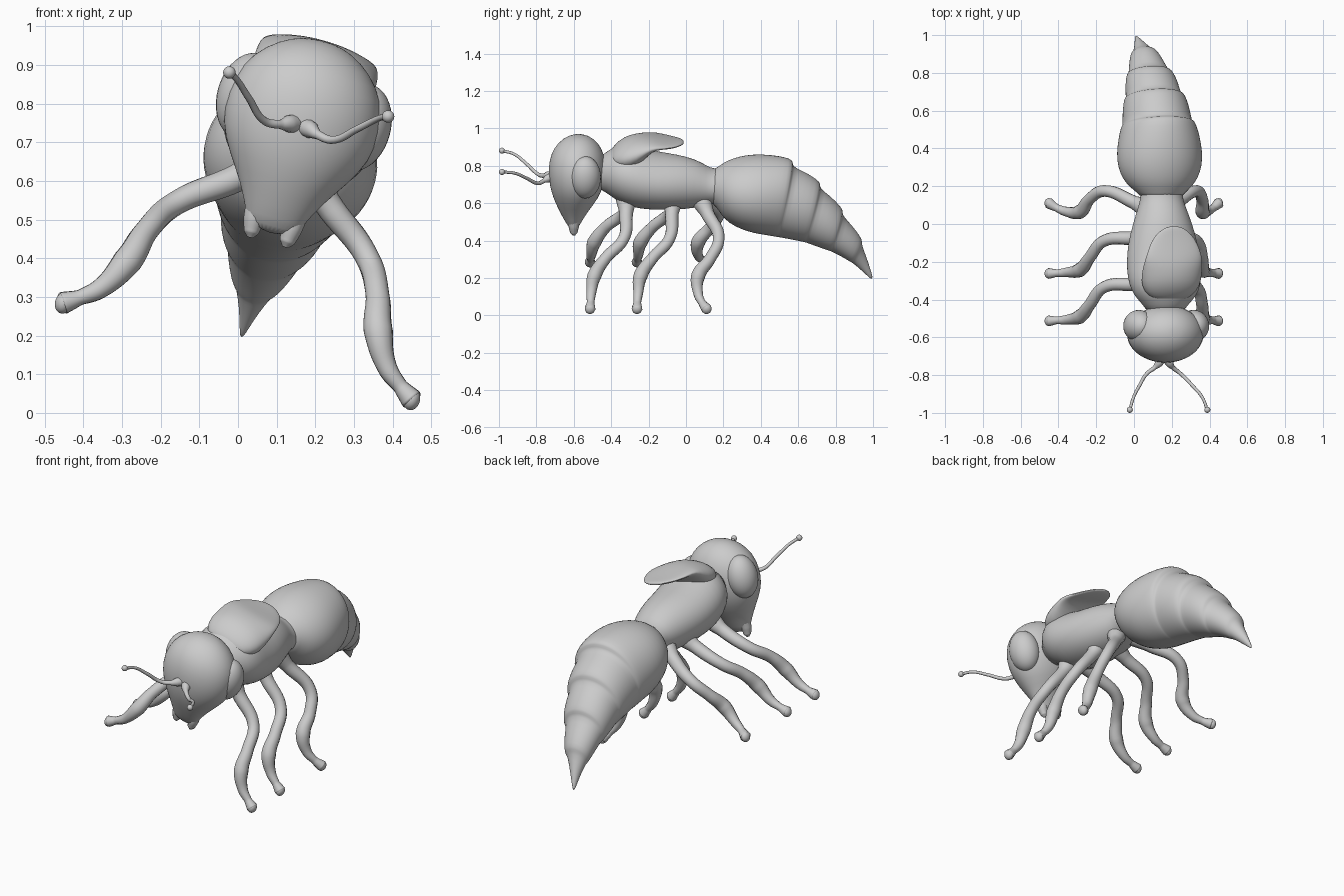
import bpy, bmesh, math
from mathutils import Matrix, Vector

# The insect is symmetric but rolled sideways: build upright, then roll everything
ROLL = math.radians(15.5)
POSE = Matrix.Translation((0.01, 0, 0.2)) @ Matrix.Rotation(ROLL, 4, 'Y')
COS = math.cos(ROLL)


def finish(name, bm, mirror=False, subsurf=1):
    bmesh.ops.recalc_face_normals(bm, faces=bm.faces)
    for f in bm.faces:
        f.smooth = True
    me = bpy.data.meshes.new(name)
    bm.to_mesh(me)
    bm.free()
    ob = bpy.data.objects.new(name, me)
    bpy.context.collection.objects.link(ob)
    if mirror:
        ob.modifiers.new("Mirror", 'MIRROR').use_mirror_merge = False
    if subsurf:
        m = ob.modifiers.new("Smooth", 'SUBSURF')
        m.levels = m.render_levels = subsurf
    ob.matrix_world = POSE
    return ob


def loft(name, rings, n=32):
    """Rings: side-view end points A(y, z), B(y, z) and half width."""
    bm = bmesh.new()
    loops = []
    for ay, az, by, bz, hx in rings:
        c = Vector((0, (ay + by) / 2, ((az + bz) / 2 - 0.2) / COS))
        h = Vector((0, (ay - by) / 2, (az - bz) / 2))
        loops.append([bm.verts.new(c + h * math.cos(t) + Vector((hx * math.sin(t), 0, 0)))
                      for t in (2 * math.pi * i / n for i in range(n))])
    for a, b in zip(loops, loops[1:]):
        for i in range(n):
            j = (i + 1) % n
            bm.faces.new((a[i], a[j], b[j], b[i]))
    bm.faces.new(loops[0])
    bm.faces.new(loops[-1])
    return finish(name, bm)


def tube(name, pts):
    """Mirrored smooth tube through (x, y, z, radius) points."""
    cu = bpy.data.curves.new(name, 'CURVE')
    cu.dimensions = '3D'
    cu.bevel_depth = 1
    cu.bevel_resolution = 4
    cu.resolution_u = 8
    cu.use_fill_caps = True
    sp = cu.splines.new('BEZIER')
    sp.bezier_points.add(len(pts) - 1)
    for p, (x, y, z, r) in zip(sp.bezier_points, pts):
        p.co = (x, y, z)
        p.radius = r
        p.handle_left_type = p.handle_right_type = 'AUTO'
    tmp = bpy.data.objects.new(name + "_path", cu)
    bpy.context.collection.objects.link(tmp)
    bpy.context.view_layer.update()
    me = tmp.evaluated_get(bpy.context.evaluated_depsgraph_get()).to_mesh()
    bm = bmesh.new()
    bm.from_mesh(me)
    bpy.data.objects.remove(tmp)
    bmesh.ops.remove_doubles(bm, verts=bm.verts, dist=1e-5)
    return finish(name, bm, mirror=True, subsurf=0)


def ball(name, loc, size):
    bm = bmesh.new()
    m = Matrix.Translation(loc) @ Matrix.Diagonal((*size, 1))
    bmesh.ops.create_uvsphere(bm, u_segments=32, v_segments=20, radius=1, matrix=m)
    return finish(name, bm, mirror=True, subsurf=0)


# Head, stacked from the mouth up to the crown
loft("head", [
    (-.62, .465, -.58, .465, .06), (-.645, .50, -.56, .50, .075),
    (-.68, .566, -.52, .566, .108), (-.712, .634, -.465, .634, .16),
    (-.73, .70, -.44, .70, .198), (-.738, .778, -.425, .778, .207),
    (-.725, .856, -.435, .856, .187), (-.69, .913, -.465, .913, .14),
    (-.64, .95, -.51, .95, .08), (-.595, .962, -.555, .962, .025)])
ball("eyes", (.15, -.54, .60), (.08, .085, .115))
tube("mandibles", [(.05, -.595, .36, .035), (.05, -.60, .30, .028),
                   (.048, -.60, .265, .02), (.047, -.60, .25, .008)])

# Antennae with sockets and knobs
tube("antennae", [(.01, -.70, .565, .028), (.03, -.738, .56, .022), (.05, -.76, .553, .012),
                  (.09, -.79, .55, .010), (.145, -.855, .595, .009),
                  (.19, -.92, .635, .008), (.213, -.985, .647, .008)])
ball("antenna_knobs", (.213, -.984, .647), (.016, .016, .016))

# Thorax, from neck to waist
loft("thorax", [
    (-.48, .84, -.48, .68, .09), (-.42, .875, -.42, .655, .125),
    (-.385, .90, -.385, .625, .165), (-.32, .92, -.32, .59, .193),
    (-.25, .90, -.25, .572, .20), (-.15, .872, -.15, .566, .195),
    (-.05, .86, -.05, .566, .175), (.05, .835, .05, .575, .142),
    (.11, .80, .11, .59, .12), (.15, .78, .15, .60, .112), (.2, .79, .2, .59, .12)])

# Back shield: humps over the thorax and ends in a free flap
loft("back_shield", [
    (-.405, .87, -.405, .83, .06), (-.385, .905, -.38, .80, .12),
    (-.33, .95, -.33, .78, .16), (-.27, .965, -.26, .80, .165),
    (-.21, .967, -.20, .87, .16), (-.16, .958, -.16, .905, .15),
    (-.10, .947, -.10, .905, .128), (-.055, .94, -.055, .91, .098),
    (-.025, .937, -.025, .915, .06), (-.012, .932, -.012, .92, .025)])

# Abdomen with overlapping plates, drooping to a pointed sting
loft("abdomen", [
    (.13, .775, .13, .60, .10), (.17, .79, .165, .58, .13),
    (.20, .815, .19, .535, .165), (.25, .838, .23, .495, .202),
    (.32, .856, .29, .463, .226), (.40, .862, .36, .44, .23),
    (.49, .855, .43, .428, .216), (.555, .842, .48, .418, .20),
    (.575, .825, .487, .417, .19), (.567, .798, .492, .417, .184),
    (.63, .772, .55, .407, .18), (.70, .73, .62, .393, .166),
    (.722, .705, .632, .39, .154), (.712, .682, .638, .39, .146),
    (.77, .642, .70, .367, .142), (.825, .585, .76, .347, .126),
    (.842, .56, .77, .343, .113), (.832, .54, .776, .342, .106),
    (.885, .485, .83, .315, .092), (.935, .42, .875, .288, .072),
    (.942, .395, .885, .283, .058), (.94, .375, .893, .278, .05),
    (.966, .31, .935, .243, .028), (.985, .25, .968, .212, .014),
    (1.0, .20, .992, .192, .004)])

# Legs: one outline seen from the front, y positions differ per pair
outline = [(.06, .45, .055), (.12, .39, .036), (.255, .285, .031), (.31, .195, .031),
           (.337, .105, .038), (.385, .02, .026), (.43, -.017, .020), (.467, -.042, .029)]
leg_y = {"front_legs": (-.32, -.32, -.335, -.43, -.49, -.507, -.51, -.513),
         "middle_legs": (-.07, -.075, -.09, -.18, -.243, -.256, -.26, -.262),
         "hind_legs": (.08, .115, .175, .13, .065, .065, .085, .11)}
for name, ys in leg_y.items():
    tube(name, [(x, y, z, r) for (x, z, r), y in zip(outline, ys)])
    x, z, _ = outline[-1]
    ball(name.replace("legs", "feet"), (x, ys[-1], z), (.022, .027, .028))
